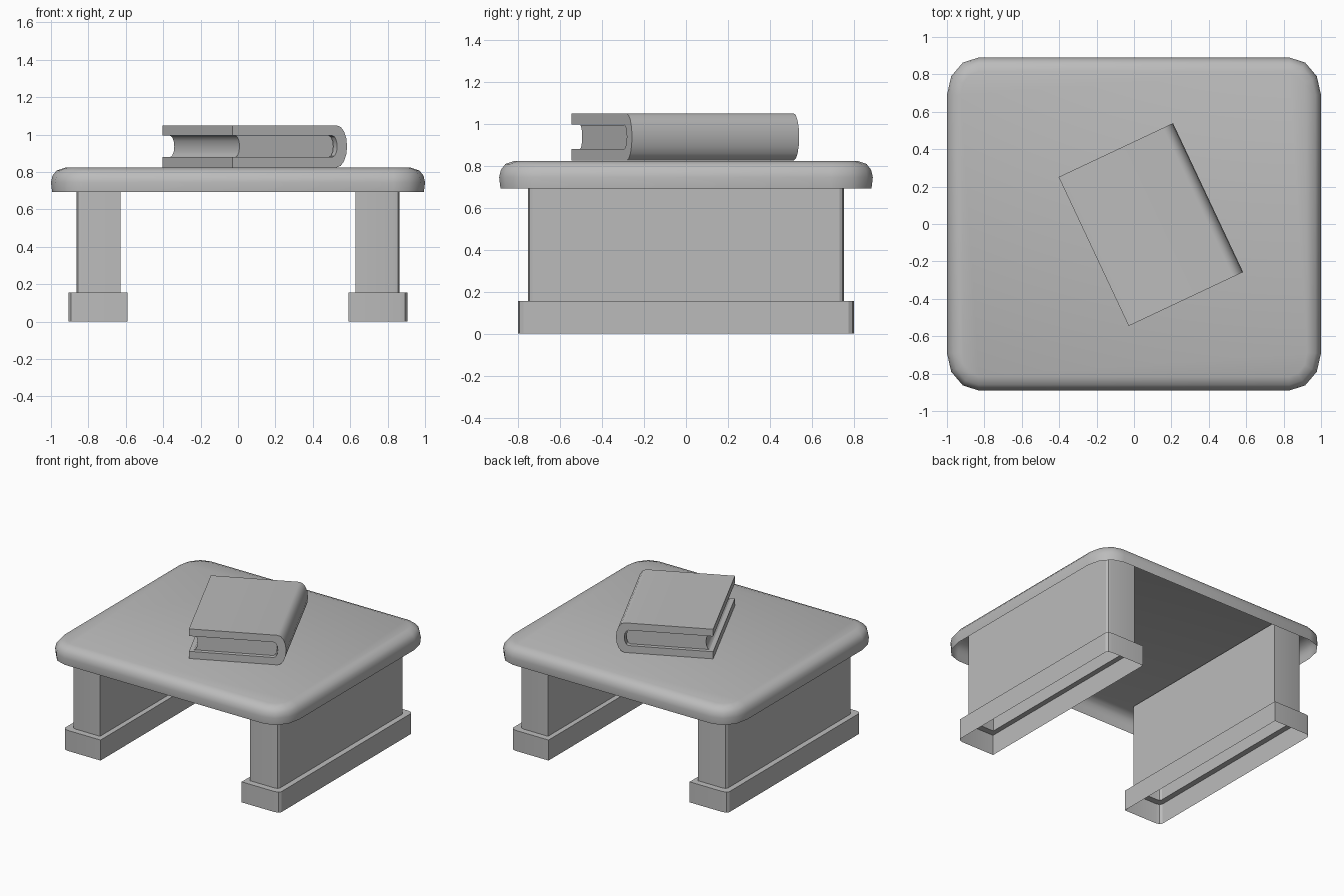
import bpy, bmesh, math
from mathutils import Matrix

cube = bpy.data.objects.get("Cube")
if cube:
    bpy.data.objects.remove(cube, do_unlink=True)

grey = bpy.data.materials.new("light grey")
grey.use_nodes = True
grey.diffuse_color = (0.5, 0.5, 0.5, 1)
grey.node_tree.nodes["Principled BSDF"].inputs["Base Color"].default_value = (0.5, 0.5, 0.5, 1)


def finish(bm, name, angle):
    mesh = bpy.data.meshes.new(name)
    bm.to_mesh(mesh)
    bm.free()
    obj = bpy.data.objects.new(name, mesh)
    bpy.context.collection.objects.link(obj)
    mesh.materials.append(grey)
    bpy.ops.object.select_all(action='DESELECT')
    obj.select_set(True)
    bpy.context.view_layer.objects.active = obj
    bpy.ops.object.shade_smooth_by_angle(angle=math.radians(angle))
    return obj


def arc(cx, cy, rx, ry, start, end, steps):
    """Points along an elliptical arc, angles in degrees."""
    angles = [math.radians(start + (end - start) * i / steps) for i in range(steps + 1)]
    return [(cx + rx * math.cos(a), cy + ry * math.sin(a)) for a in angles]


def loft(rings, cap_top=False):
    """Join (outline, height) rings into a shell that is open below."""
    bm = bmesh.new()
    loops = [[bm.verts.new((x, y, z)) for x, y in pts] for pts, z in rings]
    for low, high in zip(loops, loops[1:]):
        for i in range(len(low)):
            j = (i + 1) % len(low)
            bm.faces.new((low[i], low[j], high[j], high[i]))
    if cap_top:
        bm.faces.new(loops[-1])
    return bm


# Table top: soft-edged shell with rounded corners
def top_outline(inset):
    pts = []
    for k, (sx, sy) in enumerate(((1, 1), (-1, 1), (-1, -1), (1, -1))):
        pts += arc(sx * 0.83, sy * 0.69, 0.17 - inset, 0.2 - inset, 90 * k, 90 * k + 90, 3)
    return pts


edge = [(0.006, 0.692), (0, 0.745), (0.008, 0.78), (0.03, 0.808), (0.075, 0.823)]
finish(loft([(top_outline(i), z) for i, z in edge], True), "table_top", 80)


# Legs: hollow slabs with eased outer corners, stepping out to a plinth
def leg_outline(x_in, x_out, y, rx, ry):
    return ([(x_in, -y)] + arc(x_out - rx, ry - y, rx, ry, -90, 0, 2)
            + arc(x_out - rx, y - ry, rx, ry, 0, 90, 2) + [(x_in, y)])


for side, name in ((1, "left_leg"), (-1, "right_leg")):
    foot = leg_outline(0.59, 0.905, 0.8, 0.04, 0.025)
    slab = leg_outline(0.628, 0.863, 0.752, 0.028, 0.02)
    bm = loft([(foot, 0), (foot, 0.155), (slab, 0.155), (slab, 0.815)])
    if side < 0:
        bmesh.ops.scale(bm, vec=(-1, 1, 1), verts=bm.verts)
        bmesh.ops.reverse_faces(bm, faces=bm.faces)
    finish(bm, name, 30)


# Book: profiles across the width, extruded along the spine direction
def extrude_profile(profile, half_length, name):
    bm = bmesh.new()
    face = bm.faces.new([bm.verts.new((u, -half_length, z)) for u, z in profile])
    moved = bmesh.ops.extrude_face_region(bm, geom=[face], use_keep_orig=True)["geom"]
    verts = [g for g in moved if isinstance(g, bmesh.types.BMVert)]
    bmesh.ops.translate(bm, vec=(0, 2 * half_length, 0), verts=verts)
    bmesh.ops.recalc_face_normals(bm, faces=bm.faces)
    bm.transform(Matrix.Translation((0.09, -0.003, 0.937)) @ Matrix.Rotation(math.radians(25.2), 4, 'Z'))
    finish(bm, name, 35)


cover = ([(-0.338, -0.112)] + arc(0.278, 0, 0.06, 0.112, -90, 90, 8) + [(-0.338, 0.112), (-0.338, 0.058)]
         + arc(0.25, 0, 0.03, 0.058, 90, -90, 6) + [(-0.338, -0.058)])
extrude_profile(cover, 0.44, "book_cover")

# Pages: block with a hollow fore edge and rounded back
pages = arc(0.245, 0, 0.026, 0.0575, -90, 90, 6) + arc(-0.308, 0, 0.025, 0.0575, 90, -90, 6)
extrude_profile(pages, 0.41, "book_pages")
